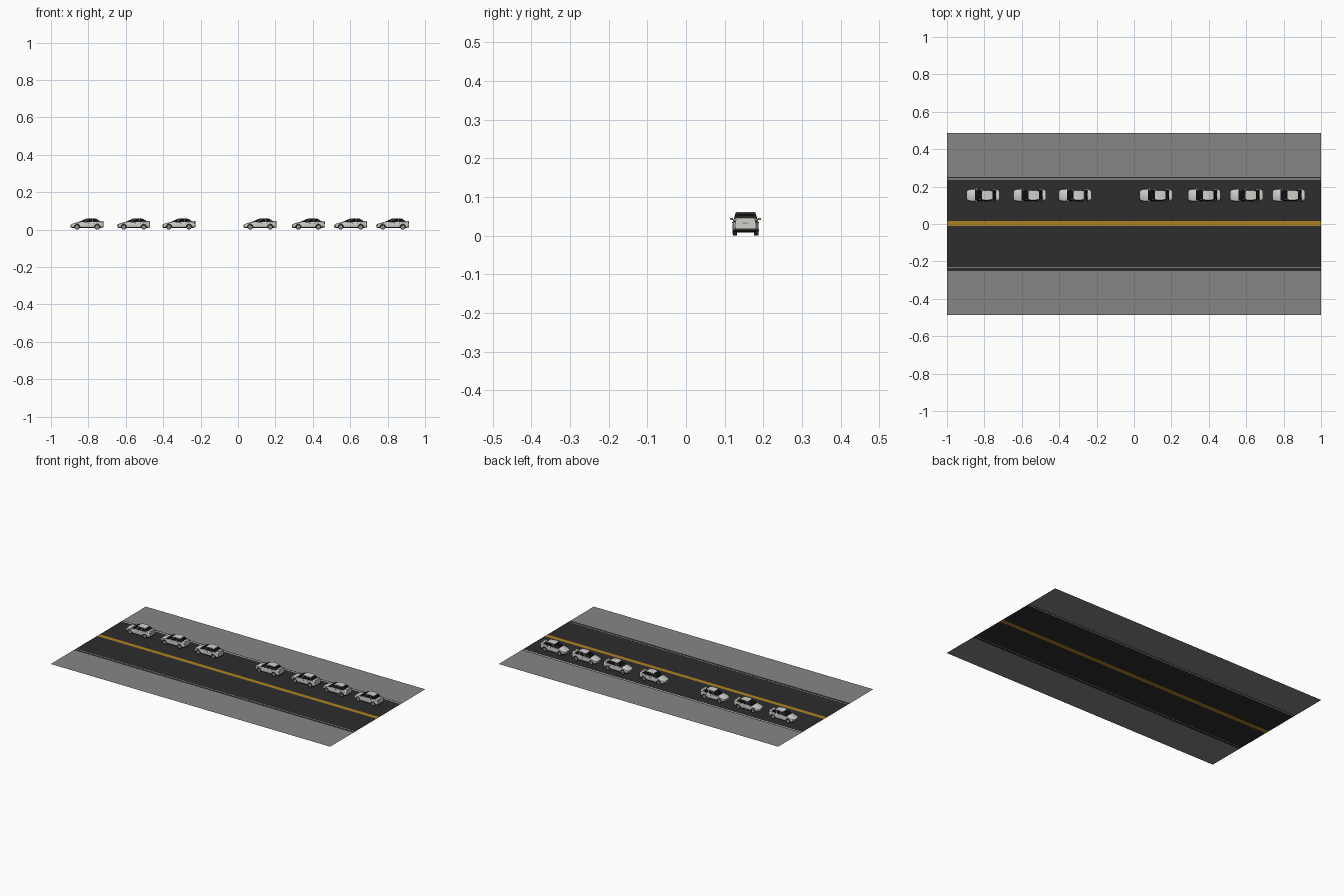
import bpy, bmesh, math
from mathutils import Matrix, Vector

if "Cube" in bpy.data.objects:
    bpy.data.objects.remove(bpy.data.objects["Cube"])

# ---- palette (shared slot order on every mesh)
COLOURS = [("silver_paint", (0.62, 0.62, 0.60)), ("dark_trim", (0.035, 0.035, 0.035)),
           ("black_glass", (0.004, 0.004, 0.005)), ("rim_grey", (0.35, 0.35, 0.35)),
           ("amber_light", (0.45, 0.27, 0.07)), ("asphalt", (0.026, 0.026, 0.026)),
           ("pavement_grey", (0.235, 0.24, 0.235)), ("line_yellow", (0.42, 0.22, 0.015)),
           ("line_white", (0.6, 0.6, 0.6)), ("tail_red", (0.20, 0.03, 0.025))]
MATS = []
for n, c in COLOURS:
    m = bpy.data.materials.new(n)
    m.diffuse_color = (*c, 1)
    m.use_nodes = True
    m.node_tree.nodes["Principled BSDF"].inputs["Base Color"].default_value = m.diffuse_color
    MATS.append(m)
PAINT, TRIM, GLASS, RIM, AMBER, ROAD, PAVE, YELLOW, WHITE, RED = range(10)


def finish(bm, name, recalc=True):
    if recalc:
        bmesh.ops.recalc_face_normals(bm, faces=bm.faces[:])
    me = bpy.data.meshes.new(name)
    bm.to_mesh(me)
    bm.free()
    for m in MATS:
        me.materials.append(m)
    return me


def place(me, name, loc=(0, 0, 0)):
    ob = bpy.data.objects.new(name, me)
    ob.location = loc
    bpy.context.collection.objects.link(ob)
    return ob


def paint_new(bm, verts, mat):
    for f in {f for v in verts for f in v.link_faces}:
        f.material_index = mat


def box(bm, c, s, mat, rot=Matrix()):
    mtx = Matrix.Translation(c) @ rot @ Matrix.Diagonal((*s, 1))
    paint_new(bm, bmesh.ops.create_cube(bm, size=1, matrix=mtx)["verts"], mat)


def disc(bm, c, r, depth, mat, seg=20, r2=None):
    mtx = Matrix.Translation(c) @ Matrix.Rotation(math.pi / 2, 4, 'X')
    paint_new(bm, bmesh.ops.create_cone(bm, cap_ends=True, segments=seg, radius1=r,
              radius2=r if r2 is None else r2, depth=depth, matrix=mtx)["verts"], mat)


# ---- ground: flat strips side by side (y0, y1, colour)
strips = [("pavement_near", -.486, -.25, PAVE), ("road_edge_near", -.25, -.232, ROAD),
          ("edge_line_near", -.232, -.229, WHITE), ("road_lane_near", -.229, -.012, ROAD),
          ("centre_line", -.012, .016, YELLOW), ("road_lane_far", .016, .237, ROAD),
          ("edge_line_far", .237, .244, WHITE), ("road_edge_far", .244, .252, ROAD),
          ("pavement_far", .252, .486, PAVE)]
for name, y0, y1, mat in strips:
    bm = bmesh.new()
    f = bm.faces.new([bm.verts.new(p) for p in ((-1, y0, 0), (1, y0, 0), (1, y1, 0), (-1, y1, 0))])
    f.material_index = mat
    place(finish(bm, name, False), name)

# ---- car body: loft of stations (x, half width, bottom, middle, shoulder, top); nose at -x
stations = [(-.0875, .022, .012, .019, .024, .025), (-.082, .029, .010, .021, .028, .030),
            (-.065, .033, .008, .023, .033, .036), (-.045, .034, .008, .024, .037, .041),
            (0, .034, .008, .024, .039, .042), (.05, .034, .008, .025, .041, .044),
            (.072, .033, .009, .025, .042, .046), (.083, .030, .011, .026, .042, .047),
            (.0875, .027, .013, .026, .039, .045)]
bm = bmesh.new()
rings = []
for x, w, zb, zm, zs, zt in stations:
    half = [(.85 * w, zb), (.97 * w, zb + .005), (w, zm), (.94 * w, zs), (.78 * w, zt)]
    pts = half + [(-y, z) for y, z in reversed(half)]
    rings.append([bm.verts.new((x, y, z)) for y, z in pts])
n = len(rings[0])
for a, b in zip(rings, rings[1:]):
    for i in range(n):
        f = bm.faces.new((a[i], a[(i + 1) % n], b[(i + 1) % n], b[i]))
        f.material_index = TRIM if i in (0, n - 2, n - 1) else PAINT
bm.faces.new(rings[0])
bm.faces.new(rings[-1])
body = finish(bm, "car_body")

# wheel arches cut out of the body
AXLES = (-.053, .054)
bm = bmesh.new()
for x in AXLES:
    for s in (-1, 1):
        disc(bm, (x, s * .036, .0135), .0158, .030, TRIM)
cutter = place(finish(bm, "arch_cutter"), "arch_cutter")
cutter.hide_render = True
tmp = place(body, "body_builder")
mod = tmp.modifiers.new("arches", 'BOOLEAN')
mod.operation, mod.object, mod.solver = 'DIFFERENCE', cutter, 'EXACT'
bpy.context.view_layer.objects.active = tmp
tmp.select_set(True)
bpy.ops.object.modifier_apply(modifier="arches")
bpy.ops.object.shade_smooth_by_angle(angle=math.radians(35))
body = tmp.data
bpy.data.objects.remove(tmp)
bpy.data.objects.remove(cutter)

# ---- cabin: belt line to roof line, windows are inset faces
belt = [(-.050, .029, .0385), (-.012, .0315, .0395), (.028, .0315, .0405), (.074, .028, .0425)]
roof = [(-.006, .0235, .0580), (.010, .0250, .0605), (.032, .0250, .0605), (.050, .0230, .0580)]
bm = bmesh.new()
L, R = ([[bm.verts.new((x, s * y, z)) for x, y, z in row] for row in (belt, roof)] for s in (-1, 1))
windows = []
for i in range(3):
    for S in (L, R):
        windows.append(bm.faces.new((S[0][i], S[0][i + 1], S[1][i + 1], S[1][i])))
    bm.faces.new((L[1][i], L[1][i + 1], R[1][i + 1], R[1][i]))
    bm.faces.new((L[0][i], L[0][i + 1], R[0][i + 1], R[0][i]))
for i in (0, 3):
    windows.append(bm.faces.new((L[0][i], L[1][i], R[1][i], R[0][i])))
bmesh.ops.recalc_face_normals(bm, faces=bm.faces[:])
bmesh.ops.inset_individual(bm, faces=windows, thickness=.0016, depth=-.0003)
for f in windows:
    f.material_index = GLASS
cabin = finish(bm, "car_cabin")

# ---- wheels: tyre with a light rim
bm = bmesh.new()
for x in AXLES:
    for s in (-1, 1):
        disc(bm, (x, s * .0275, .0135), .0135, .011, TRIM)
        disc(bm, (x, s * .0332, .0135), .0090, .0008, RIM)
        disc(bm, (x, s * .0337, .0135), .0025, .0008, TRIM, 10)
wheels = finish(bm, "car_wheels")

# ---- lights, grille, bumpers and number plate
bm = bmesh.new()
for s in (-1, 1):
    box(bm, (-.081, s * .0235, .0255), (.008, .009, .005), RIM, Matrix.Rotation(s * .6, 4, 'Z'))
    box(bm, (.0840, s * .0250, .0365), (.007, .007, .006), RED, Matrix.Rotation(-s * .4, 4, 'Z'))
    box(bm, (.01, s * .0338, .0335), (.006, .002, .0012), TRIM)
    box(bm, (.037, s * .0338, .0345), (.006, .002, .0012), TRIM)
box(bm, (-.0868, 0, .0212), (.003, .024, .0035), TRIM)
box(bm, (.0865, 0, .0155), (.004, .054, .0045), TRIM)
box(bm, (.0875, 0, .0320), (.001, .016, .0045), RIM)
box(bm, (.0820, 0, .0482), (.007, .046, .0015), PAINT)
details = finish(bm, "car_details")

# ---- door mirrors with amber repeaters
bm = bmesh.new()
for s in (-1, 1):
    box(bm, (-.034, s * .0360, .0430), (.005, .008, .0050), PAINT)
    box(bm, (-.0312, s * .0360, .0430), (.0008, .0066, .0038), AMBER)
    box(bm, (-.034, s * .0315, .0410), (.003, .004, .0020), TRIM)
mirrors = finish(bm, "car_mirrors")

# ---- seven parked cars sharing the same meshes
parts = [("body", body), ("cabin", cabin), ("wheels", wheels), ("details", details), ("mirrors", mirrors)]
for i, x in enumerate((-.807, -.558, -.316, .118, .376, .602, .827)):
    for name, me in parts:
        place(me, f"car_{i + 1}_{name}", (x, .154, 0))
